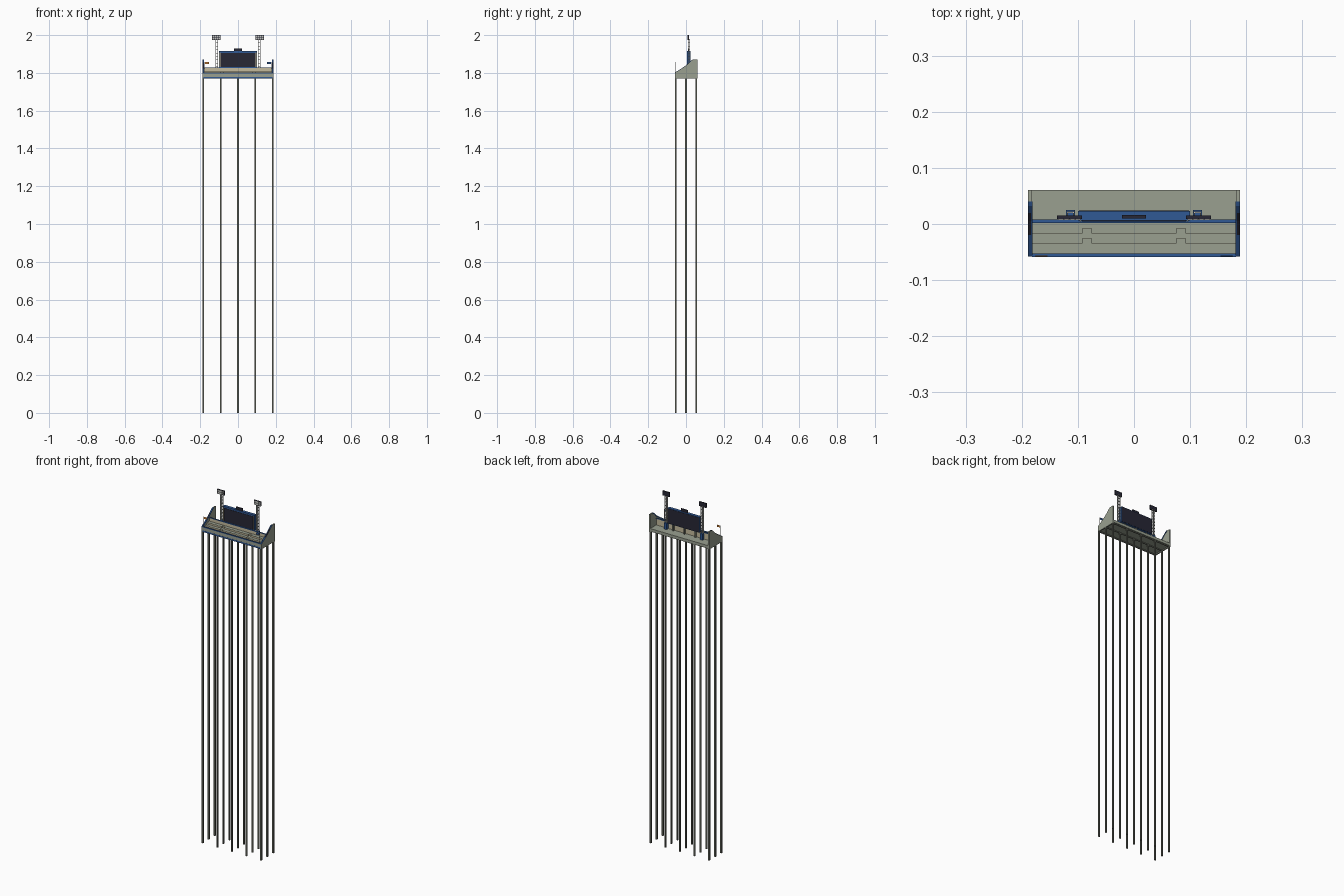
import bpy, bmesh

cube = bpy.data.objects.get("Cube")
if cube:
    bpy.data.objects.remove(cube, do_unlink=True)


def make_mat(name, rgb):
    m = bpy.data.materials.new(name)
    m.use_nodes = True
    m.diffuse_color = (*rgb, 1)
    m.node_tree.nodes["Principled BSDF"].inputs["Base Color"].default_value = (*rgb, 1)
    return m


concrete = make_mat("concrete grey green", (0.32, 0.35, 0.28))
steel = make_mat("dark column steel", (0.15, 0.16, 0.13))
blue = make_mat("club blue", (0.03, 0.10, 0.30))
tan = make_mat("tan seating", (0.56, 0.50, 0.34))
dark = make_mat("dark panel", (0.02, 0.02, 0.035))
pale = make_mat("pale metal", (0.55, 0.56, 0.53))
orange = make_mat("orange flag", (0.75, 0.28, 0.05))


def finish(name, bm, mats):
    bmesh.ops.recalc_face_normals(bm, faces=bm.faces)
    me = bpy.data.meshes.new(name)
    bm.to_mesh(me)
    bm.free()
    for m in mats:
        me.materials.append(m)
    ob = bpy.data.objects.new(name, me)
    bpy.context.collection.objects.link(ob)
    return ob


def boxes(name, mat, spans):
    """One object made of boxes, each given as (x range, y range, z range)."""
    bm = bmesh.new()
    for span in spans:
        vs = bmesh.ops.create_cube(bm, size=1)["verts"]
        for v in vs:
            v.co = [(a + b) / 2 + c * (b - a) for (a, b), c in zip(span, v.co)]
    return finish(name, bm, [mat])


def around(c, half):
    return (c - half, c + half)


BASE, DECK = 1.77, 1.79
FRONT, BACK = -0.058, 0.061
WIDE = (-0.182, 0.182)

# Tall supporting columns
boxes("columns", steel, [
    (around(x, 0.004), around(y, 0.004), (0, BASE + 0.005))
    for x in (-0.184, -0.092, 0, 0.092, 0.184) for y in (-0.054, 0, 0.054)])

# Deck with beams below
boxes("deck_slab", concrete, [((-0.188, 0.188), (FRONT, BACK), (1.775, DECK))])
boxes("deck_beams", steel, [
    (WIDE, around(y, 0.002), (BASE, 1.776)) for y in (-0.054, 0, 0.054)])

# Stepped terrace, with the aisles set back
xs = [-0.182, -0.092, -0.076, 0.076, 0.092, 0.182]
tiers = []
for i, edge in enumerate((-0.034, -0.016)):
    for k, (a, b) in enumerate(zip(xs, xs[1:])):
        setback = 0.009 * (k % 2)
        tiers.append(((a, b), (edge + setback, 0.004), (DECK, 1.799 + 0.009 * i)))
boxes("terrace_tiers", concrete, tiers)
boxes("terrace_risers", tan, [
    ((a, b), (edge + 0.009 * (k % 2) - 0.001, edge + 0.009 * (k % 2)),
     (DECK + 0.009 * i, 1.7985 + 0.009 * i))
    for i, edge in enumerate((-0.034, -0.016))
    for k, (a, b) in enumerate(zip(xs, xs[1:]))])

# Front barrier and rear parapet with blue rails
boxes("front_barrier", concrete, [(WIDE, (FRONT, -0.053), (BASE, 1.797))])
boxes("front_rails", blue, [
    (WIDE, (-0.0585, -0.0525), (BASE, 1.779)),
    (WIDE, (-0.0585, -0.0525), (1.796, 1.801))])
boxes("rear_parapet", tan, [(WIDE, (0.003, 0.007), (DECK, 1.826))])
boxes("parapet_rail", blue, [(WIDE, (0.002, 0.008), (1.825, 1.829))])

# Sloped end walls with dark capping on the middle of the slope
profile = [(FRONT, BASE), (FRONT, 1.80), (-0.02, 1.824), (0.005, 1.842),
           (0.02, 1.856), (0.032, 1.867), (0.04, 1.87), (BACK, 1.87), (BACK, BASE)]
for side, label in ((-1, "right"), (1, "left")):
    bm = bmesh.new()
    face = bm.faces.new([bm.verts.new((side * 0.182, y, z)) for y, z in profile])
    ext = bmesh.ops.extrude_face_region(bm, geom=[face])["geom"]
    for v in ext:
        if isinstance(v, bmesh.types.BMVert):
            v.co.x = side * 0.189
    bm.normal_update()
    for f in bm.faces:
        c = f.calc_center_median()
        if abs(f.normal.x) < 0.5 and c.z > 1.80 and c.y < 0.039:
            f.material_index = 2 if -0.02 < c.y < 0.02 else 1
    finish(label + "_end_wall", bm, [concrete, blue, dark])

    # Blue trim along the inner edge of the slope
    bm = bmesh.new()
    top = profile[1:7]
    pts = [(y, z + 0.002) for y, z in top] + [(y, z - 0.005) for y, z in reversed(top)]
    face = bm.faces.new([bm.verts.new((side * 0.1805, y, z)) for y, z in pts])
    ext = bmesh.ops.extrude_face_region(bm, geom=[face])["geom"]
    for v in ext:
        if isinstance(v, bmesh.types.BMVert):
            v.co.x = side * 0.1835
    finish(label + "_wall_trim", bm, [blue])

    # Corner flag
    boxes(label + "_flag_pole", pale, [
        (around(side * 0.176, 0.0006), around(-0.057, 0.0006), (1.79, 1.858))])
    boxes(label + "_flag", orange if side < 0 else blue, [
        (around(side * 0.165, 0.011), around(-0.057, 0.0006), (1.846, 1.857))])

    # Lattice floodlight mast
    cx = side * 0.113
    boxes(label + "_mast_base", blue, [
        (around(cx, 0.008), (0.009, 0.025), (DECK, 1.826))])
    lattice = [(around(cx + dx, 0.0012), around(y, 0.0012), (1.82, 1.978))
               for dx in (-0.0055, 0.0055) for y in (0.012, 0.021)]
    for k in range(9):
        z = around(1.833 + 0.018 * k, 0.0012)
        lattice += [(around(cx, 0.0055), around(y, 0.001), z) for y in (0.012, 0.021)]
        lattice += [(around(cx + dx, 0.001), (0.012, 0.021), z) for dx in (-0.0055, 0.0055)]
    boxes(label + "_mast_lattice", pale, lattice)

    # Floodlight head and its lamps
    cx = side * 0.115
    boxes(label + "_floodlight_head", dark, [
        (around(cx, 0.022), (0.009, 0.015), (1.974, 2.0))])
    boxes(label + "_floodlight_lamps", pale, [
        (around(cx + dx, 0.0045), (0.0075, 0.0092), around(z, 0.005))
        for dx in (-0.0155, -0.0052, 0.0052, 0.0155) for z in (1.981, 1.993)])

# Scoreboard with frame, screens on both sides, legs and a clock
boxes("scoreboard_body", blue, [((-0.1, 0.1), (0.006, 0.023), (1.827, 1.915))])
boxes("scoreboard_side_frame", tan, [
    (around(x, 0.002), (0.0045, 0.007), (1.83, 1.909)) for x in (-0.0955, 0.0955)])
boxes("scoreboard_screens", dark, [
    ((-0.0925, 0.0925), (0.0045, 0.007), (1.832, 1.906)),
    ((-0.098, 0.098), (0.022, 0.024), (1.829, 1.912))])
boxes("scoreboard_legs", steel, [
    (around(x, 0.004), (0.01, 0.018), (DECK, 1.83)) for x in (-0.07, 0, 0.07)])
boxes("scoreboard_clock", dark, [((-0.021, 0.021), (0.01, 0.016), (1.914, 1.93))])
